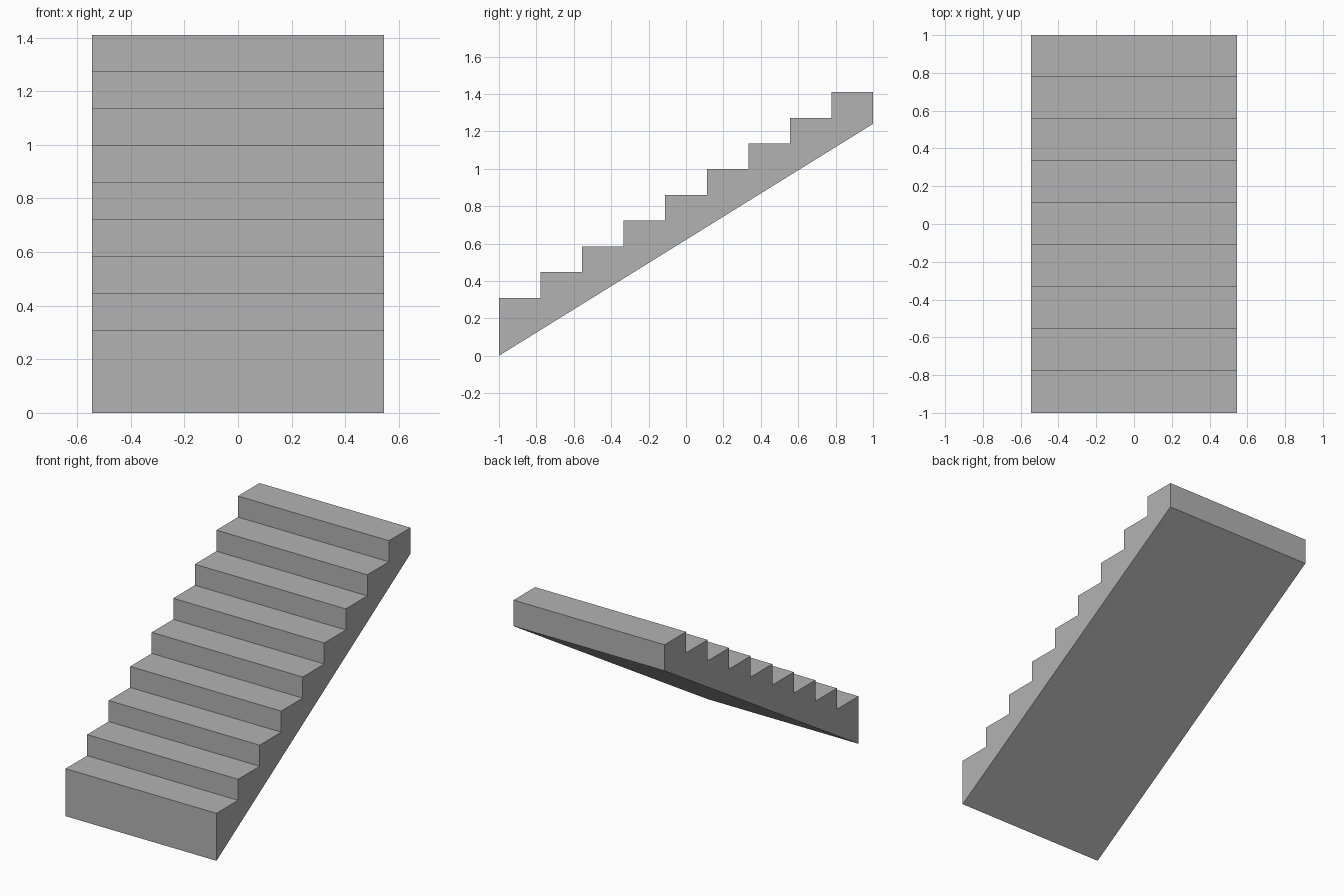
import bpy
import bmesh

cube = bpy.data.objects.get("Cube")
if cube:
    bpy.data.objects.remove(cube, do_unlink=True)

STEPS = 9
HALF_WIDTH = 0.545
FIRST_TOP, LAST_TOP = 0.31, 1.41
BACK_BOTTOM = 1.24
depth = 2 / STEPS
rise = (LAST_TOP - FIRST_TOP) / (STEPS - 1)

# Plain grey material
grey = bpy.data.materials.new("stone_grey")
grey.use_nodes = True
colour = (0.45, 0.45, 0.45, 1)
grey.diffuse_color = colour
grey.node_tree.nodes["Principled BSDF"].inputs["Base Color"].default_value = colour

# Side profile: sloping underside, then the treads and risers
profile = [(1, BACK_BOTTOM), (-1, 0)]
for i in range(STEPS):
    y, z = -1 + i * depth, FIRST_TOP + i * rise
    profile += [(y, z), (y + depth, z)]

# Extrude the profile across the width
bm = bmesh.new()
side = bm.faces.new([bm.verts.new((-HALF_WIDTH, y, z)) for y, z in profile])
result = bmesh.ops.extrude_face_region(bm, geom=[side], use_keep_orig=True)
moved = [v for v in result["geom"] if isinstance(v, bmesh.types.BMVert)]
bmesh.ops.translate(bm, verts=moved, vec=(2 * HALF_WIDTH, 0, 0))
bmesh.ops.recalc_face_normals(bm, faces=bm.faces)

mesh = bpy.data.meshes.new("staircase")
bm.to_mesh(mesh)
bm.free()
mesh.materials.append(grey)
staircase = bpy.data.objects.new("staircase", mesh)
bpy.context.collection.objects.link(staircase)
